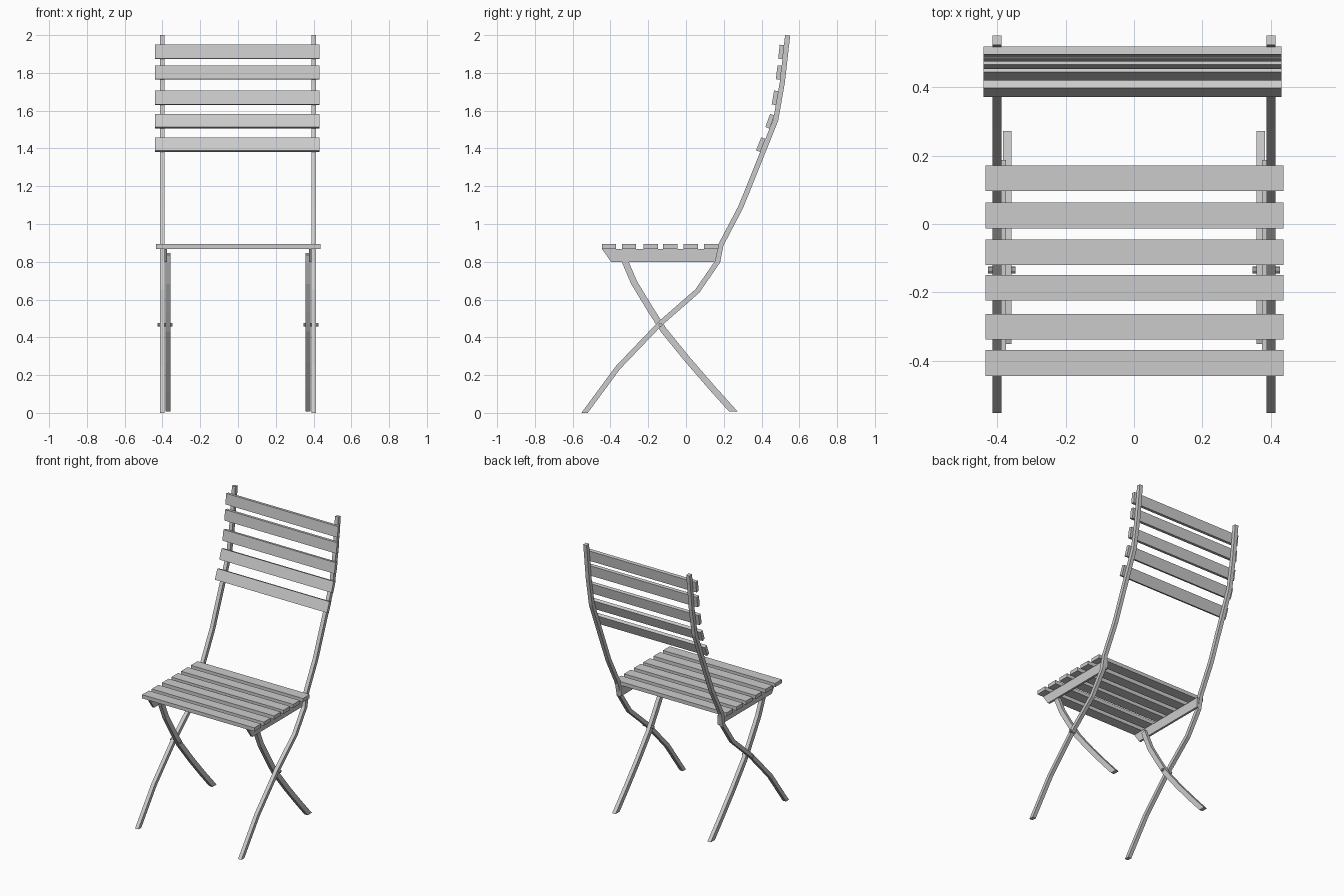
import bpy, bmesh, math
from mathutils import Vector

if "Cube" in bpy.data.objects:
    bpy.data.objects.remove(bpy.data.objects["Cube"])


def make(name, bm):
    bmesh.ops.recalc_face_normals(bm, faces=bm.faces)
    me = bpy.data.meshes.new(name)
    bm.to_mesh(me)
    bm.free()
    ob = bpy.data.objects.new(name, me)
    bpy.context.collection.objects.link(ob)
    return ob


def extrude_profile(name, pts, x0, x1):
    """Extrude a closed (y, z) outline along x."""
    bm = bmesh.new()
    f = bm.faces.new([bm.verts.new((x0, y, z)) for y, z in pts])
    r = bmesh.ops.extrude_face_region(bm, geom=[f])
    verts = [v for v in r["geom"] if isinstance(v, bmesh.types.BMVert)]
    bmesh.ops.translate(bm, verts=verts, vec=(x1 - x0, 0, 0))
    return make(name, bm)


def bent_bar(name, path, width, x0, x1):
    """Square bar with mitred bends along a (y, z) path; foot cut level."""
    p = [Vector(q) for q in path]
    rings = []
    for i, q in enumerate(p):
        a = (q - p[i - 1]).normalized() if i else (p[1] - p[0]).normalized()
        b = (p[i + 1] - q).normalized() if i < len(p) - 1 else a
        n = Vector((-a.y, a.x))
        t = (a + b).normalized()
        m = Vector((-t.y, t.x)) if i else Vector((-1, 0))
        off = m * (width / 2 / m.dot(n))
        rings.append((q + off, q - off))
    bm = bmesh.new()
    loops = []
    for l, r in rings:
        loops.append([bm.verts.new(c) for c in
                      ((x0, *l), (x1, *l), (x1, *r), (x0, *r))])
    for u, v in zip(loops, loops[1:]):
        for k in range(4):
            j = (k + 1) % 4
            bm.faces.new((u[k], u[j], v[j], v[k]))
    bm.faces.new(loops[0])
    bm.faces.new(loops[-1])
    return make(name, bm)


def slat(name, y, z, dy, dz, x0, x1, tilt=0):
    bpy.ops.mesh.primitive_cube_add(size=1, location=((x0 + x1) / 2, y, z),
                                    rotation=(tilt, 0, 0))
    ob = bpy.context.object
    ob.name = name
    ob.scale = (x1 - x0, dy, dz)


long_path = [(-0.537, 0), (-0.36, 0.24), (-0.14, 0.47), (0.06, 0.645),
             (0.167, 0.80), (0.185, 0.89), (0.29, 1.09), (0.475, 1.55),
             (0.51, 1.75), (0.538, 1.998)]
short_path = [(0.25, 0.008), (0.14, 0.13), (0.01, 0.28), (-0.12, 0.44),
              (-0.19, 0.55), (-0.275, 0.69), (-0.322, 0.80), (-0.335, 0.84)]
rail = [(-0.445, 0.868), (-0.397, 0.80), (0.183, 0.80), (0.187, 0.868)]

# Both sides: back post with front leg, rear leg, seat rail, pivot pin
for side, s in (("left", -1), ("right", 1)):
    bent_bar("back_post_" + side, long_path, 0.027, s * 0.388, s * 0.414)
    bent_bar("rear_leg_" + side, short_path, 0.034, s * 0.358, s * 0.384)
    extrude_profile("seat_rail_" + side, rail, s * 0.375, s * 0.39)
    bpy.ops.mesh.primitive_cylinder_add(
        vertices=10, radius=0.01, depth=0.08,
        location=(s * 0.387, -0.135, 0.466), rotation=(0, math.pi / 2, 0))
    bpy.context.object.name = "pivot_pin_" + side

# Seat slats
for i, y in enumerate((-0.407, -0.301, -0.187, -0.083, 0.025, 0.134)):
    slat(f"seat_slat_{i + 1}", y, 0.881, 0.075, 0.026, -0.435, 0.438)

# Back slats, tilted to follow the posts
for i, (y, z, slope) in enumerate(((0.396, 1.42, 0.4), (0.444, 1.544, 0.36),
                                   (0.472, 1.668, 0.175), (0.492, 1.802, 0.115),
                                   (0.504, 1.911, 0.115))):
    slat(f"back_slat_{i + 1}", y, z, 0.024, 0.074, -0.44, 0.432,
         -math.atan(slope))
